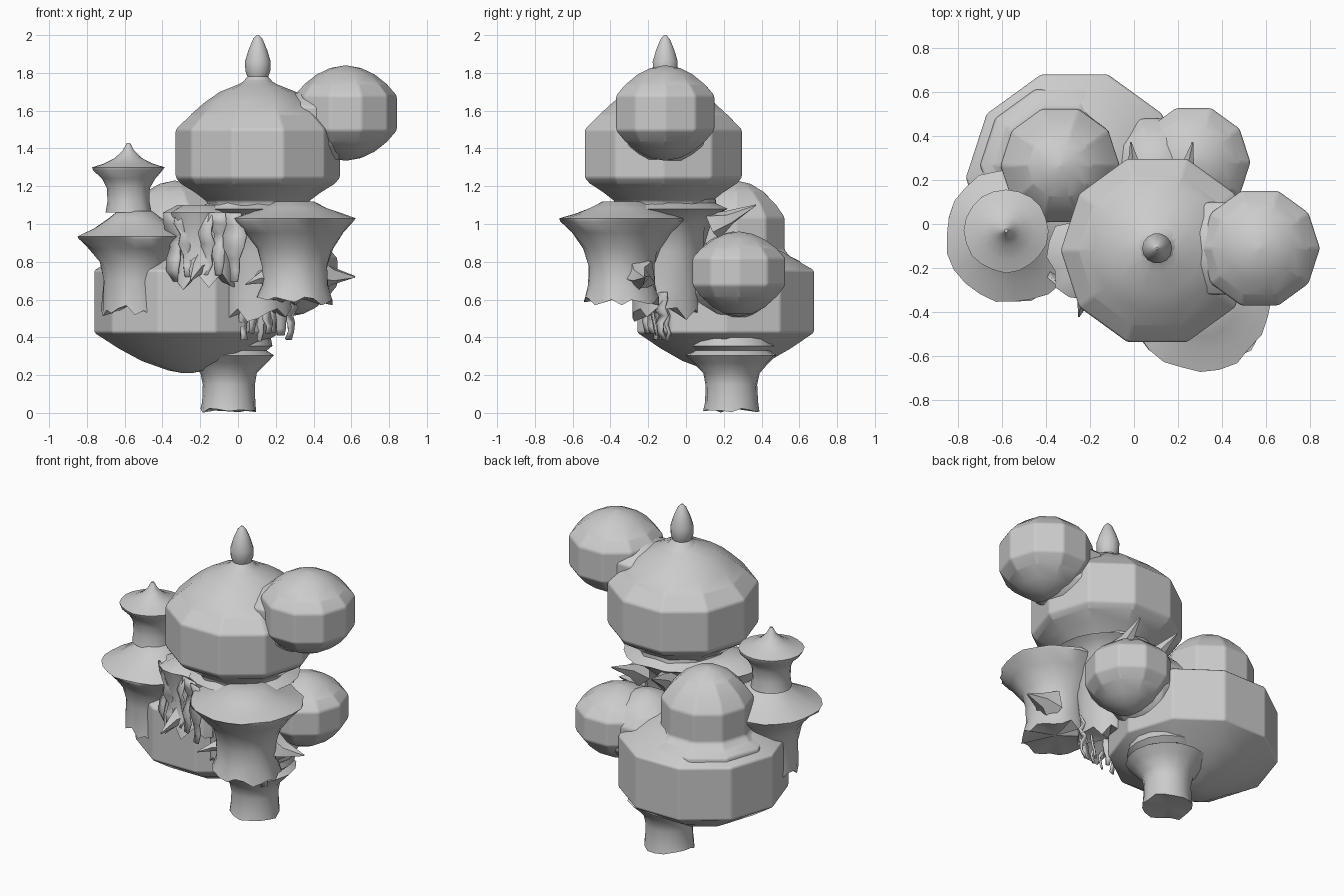
import bpy, bmesh, math, random
from mathutils import Vector

random.seed(4)
if "Cube" in bpy.data.objects:
    bpy.data.objects.remove(bpy.data.objects["Cube"], do_unlink=True)

grey = bpy.data.materials.new("stone grey")
grey.use_nodes = True
grey.diffuse_color = (0.6, 0.6, 0.6, 1)
grey.node_tree.nodes["Principled BSDF"].inputs["Base Color"].default_value = (0.6, 0.6, 0.6, 1)


def finish(name, bm, angle=30):
    bmesh.ops.recalc_face_normals(bm, faces=bm.faces)
    mesh = bpy.data.meshes.new(name)
    bm.to_mesh(mesh)
    bm.free()
    mesh.materials.append(grey)
    ob = bpy.data.objects.new(name, mesh)
    bpy.context.collection.objects.link(ob)
    bpy.ops.object.select_all(action='DESELECT')
    ob.select_set(True)
    bpy.context.view_layer.objects.active = ob
    bpy.ops.object.shade_smooth_by_angle(angle=math.radians(angle))
    return ob


def lathe(name, x, y, profile, sides=20, rough=0.0, ragged_end=0.0, angle=45):
    """Turn (radius, height) pairs, from top to bottom, round a vertical axis."""
    bm = bmesh.new()
    rings = []
    for k, (r, z) in enumerate(profile):
        ring = []
        for i in range(sides):
            a = math.tau * i / sides
            rr = r * (1 + random.uniform(-rough, rough))
            drop = random.uniform(-1, 1) * ragged_end if k == len(profile) - 1 else 0
            ring.append(bm.verts.new((x + rr * math.cos(a), y + rr * math.sin(a), z + drop)))
        rings.append(ring)
    for up, low in zip(rings, rings[1:]):
        for i in range(sides):
            j = (i + 1) % sides
            bm.faces.new((up[i], up[j], low[j], low[i]))
    bm.faces.new(rings[0])
    # Fan the underside to a centre so a ragged rim stays clean
    r, z = profile[-1]
    tip = bm.verts.new((x, y, z + ragged_end))
    for i in range(sides):
        bm.faces.new((rings[-1][i], rings[-1][(i + 1) % sides], tip))
    return finish(name, bm, angle)


def faceted(name, x, y, profile):
    """Ten-sided lathe with softened corners."""
    ob = lathe(name, x, y, profile, sides=10, angle=80)
    bevel = ob.modifiers.new("soft corners", 'BEVEL')
    bevel.width, bevel.segments = 0.012, 2
    bevel.limit_method, bevel.angle_limit = 'ANGLE', math.radians(25)
    bevel.harden_normals = True
    return ob


ARC = [(0.01, 1.0), (0.3, 0.91), (0.56, 0.7), (0.82, 0.35), (1, 0)]


def cap(r, top, wall):
    return [(r * f, wall + (top - wall) * h) for f, h in ARC]


def dome(name, x, y, r, top, wall_top, wall_low, low):
    """Faceted bulb: rounded cap, straight wall, rounded underside."""
    faceted(name, x, y, cap(r, top, wall_top) + cap(r, low, wall_low)[::-1])


def spike(name, base, tip, width):
    """Thin, slightly twisted thorn."""
    base, tip = Vector(base), Vector(tip)
    axis = (tip - base).normalized()
    side = axis.orthogonal().normalized()
    other = axis.cross(side)
    bm = bmesh.new()
    rings = []
    for t, f in ((0, 1), (0.4, 0.5), (1, 0.05)):
        c = base.lerp(tip, t)
        rings.append([bm.verts.new(c + width * f * (side * math.cos(a) + other * math.sin(a)))
                      for a in (math.tau * i / 5 + t for i in range(5))])
    for p, q in zip(rings, rings[1:]):
        for i in range(5):
            bm.faces.new((p[i], p[(i + 1) % 5], q[(i + 1) % 5], q[i]))
    bm.faces.new(rings[0])
    bm.faces.new(rings[-1])
    return finish(name, bm, 60)


def tatter(name, x, y, top, low, width, turn):
    """Torn hanging sheet with a jagged outline."""
    bm = bmesh.new()
    steps, pairs = 7, []
    for k in range(steps):
        z = top + (low - top) * k / (steps - 1)
        w = width * (1 - 0.7 * k / steps) * random.uniform(0.5, 1.1)
        out = random.uniform(-0.02, 0.02)
        dx, dy = w * math.cos(turn), w * math.sin(turn)
        cx, cy = x - out * math.sin(turn), y + out * math.cos(turn)
        pairs.append([bm.verts.new((cx + s * dx, cy + s * dy, z)) for s in (-1, 1)])
    for p, q in zip(pairs, pairs[1:]):
        bm.faces.new((p[0], p[1], q[1], q[0]))
    ob = finish(name, bm, 60)
    ob.modifiers.new("thickness", 'SOLIDIFY').thickness = 0.012
    return ob


# Great upper dome, its neck and its finial
faceted("upper_dome", 0.105, -0.12,
        [(0.05, 1.77), (0.1, 1.74), (0.2, 1.70), (0.28, 1.645), (0.36, 1.575), (0.437, 1.5),
         (0.437, 1.245), (0.41, 1.215), (0.33, 1.165), (0.27, 1.12), (0.26, 1.08)])
lathe("upper_finial", 0.105, -0.11,
      [(0.005, 2.0), (0.025, 1.98), (0.05, 1.92), (0.068, 1.86), (0.066, 1.81),
       (0.055, 1.78), (0.085, 1.745), (0.11, 1.73)], sides=14)
lathe("upper_neck", 0.105, -0.1,
      [(0.25, 1.16), (0.26, 1.11), (0.32, 1.08), (0.29, 1.06), (0.22, 1.0), (0.19, 0.85),
       (0.18, 0.65), (0.18, 0.52)], rough=0.06, ragged_end=0.04)

# Side bulb, with the saddle joining it to the great dome
dome("side_dome", 0.57, -0.11, 0.273, 1.84, 1.68, 1.495, 1.335)
dome("side_saddle", 0.4, -0.11, 0.22, 1.715, 1.62, 1.42, 1.28)

# Lower body and the bulbs growing out of it
faceted("back_dome", -0.335, 0.265,
        cap(0.27, 1.23, 1.035) + [(0.27, 0.86), (0.3, 0.83), (0.36, 0.8), (0.37, 0.74)])
dome("back_left_dome", 0.27, 0.28, 0.258, 0.96, 0.82, 0.675, 0.51)
dome("back_left_saddle", 0.1, 0.25, 0.24, 0.96, 0.8, 0.64, 0.47)
faceted("lower_body", -0.27, 0.21,
        [(0.2, 0.9), (0.32, 0.85), (0.41, 0.8), (0.492, 0.755), (0.492, 0.425),
         (0.36, 0.34), (0.24, 0.275), (0.1, 0.225), (0.02, 0.21)])

# Pedestal foot
lathe("foot", -0.05, 0.24,
      [(0.22, 0.4), (0.235, 0.355), (0.2, 0.33), (0.24, 0.305), (0.2, 0.265), (0.15, 0.21),
       (0.138, 0.15), (0.14, 0.06), (0.148, 0.012)], sides=16, rough=0.015, ragged_end=0.012)

# Front turret: flaring skirt over a waisted column
lathe("front_skirt", 0.3, -0.34,
      [(0.1, 1.12), (0.17, 1.085), (0.25, 1.055), (0.325, 1.03), (0.32, 1.015), (0.26, 0.955),
       (0.2, 0.87), (0.175, 0.78), (0.175, 0.68), (0.2, 0.59)], sides=24, rough=0.035, ragged_end=0.025)

# Right turret: lower skirt, column, small upper cap
lathe("right_skirt", -0.545, -0.05,
      [(0.09, 1.07), (0.14, 1.03), (0.22, 0.975), (0.305, 0.935), (0.3, 0.92), (0.24, 0.87),
       (0.19, 0.8), (0.17, 0.7), (0.175, 0.54)], sides=24, rough=0.035, ragged_end=0.03)
lathe("right_cap", -0.58, -0.03,
      [(0.008, 1.43), (0.03, 1.39), (0.07, 1.35), (0.13, 1.32), (0.19, 1.3), (0.185, 1.285),
       (0.14, 1.24), (0.115, 1.19), (0.11, 1.12), (0.12, 1.06)], rough=0.025)

# Broken column between the turrets
lathe("broken_column", -0.19, -0.15,
      [(0.12, 1.1), (0.2, 1.06), (0.17, 0.98), (0.16, 0.88), (0.18, 0.78), (0.19, 0.7)],
      sides=18, rough=0.12, ragged_end=0.05)

# Torn sheets hanging in front and beneath the turrets
for i in range(5):
    tatter(f"front_tatter_{i}", -0.34 + 0.08 * i, -0.27 - 0.03 * i, 1.06,
           random.uniform(0.64, 0.74), 0.08, random.uniform(-0.8, 0.2))
for i in range(7):
    tatter(f"under_tatter_{i}", 0.03 + 0.04 * i, random.uniform(-0.25, -0.1), 0.64,
           random.uniform(0.38, 0.46), 0.05, random.uniform(-1, 1))

# Thorns
spike("left_thorn", (0.42, -0.25, 0.73), (0.62, -0.22, 0.72), 0.1)
spike("front_thorn", (0.14, -0.36, 0.72), (0.04, -0.47, 0.68), 0.05)
spike("right_thorn", (-0.2, -0.26, 0.8), (-0.25, -0.42, 0.7), 0.08)
for s in (-1, 1):
    spike(f"back_thorn_{s}", (0.12 + 0.1 * s, 0.14, 0.99), (0.125 + 0.14 * s, 0.37, 1.1), 0.08)
